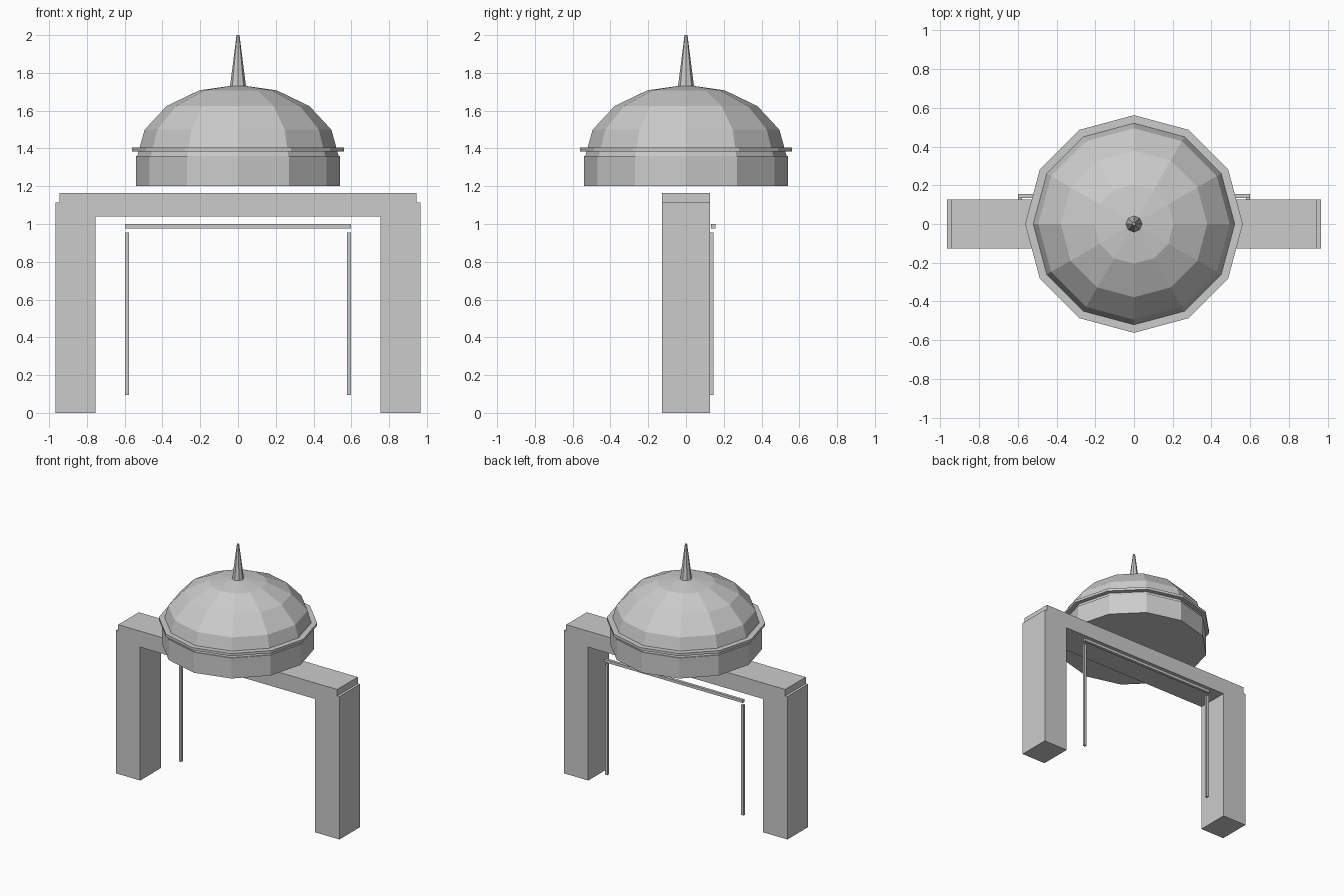
import bpy, bmesh
from math import sin, cos, pi

if "Cube" in bpy.data.objects:
    bpy.data.objects.remove(bpy.data.objects["Cube"])


def make(name, bm):
    bmesh.ops.recalc_face_normals(bm, faces=bm.faces[:])
    me = bpy.data.meshes.new(name)
    bm.to_mesh(me)
    bm.free()
    ob = bpy.data.objects.new(name, me)
    bpy.context.collection.objects.link(ob)
    return ob


def box(name, lo, hi):
    bm = bmesh.new()
    bmesh.ops.create_cube(bm, size=1)
    for v in bm.verts:
        v.co = [(l + h) / 2 + c * (h - l) for l, h, c in zip(lo, hi, v.co)]
    return make(name, bm)


def turned(name, profile, n):
    """Closed solid turned round z from (radius, height) points, bottom to top."""
    bm = bmesh.new()
    rings = [[bm.verts.new((r * cos(2 * pi * i / n), r * sin(2 * pi * i / n), z))
              for i in range(n)] for r, z in profile]
    for a, b in zip(rings, rings[1:]):
        for i in range(n):
            j = (i + 1) % n
            bm.faces.new((a[i], a[j], b[j], b[i]))
    bm.faces.new(rings[0][::-1])
    bm.faces.new(rings[-1])
    bmesh.ops.remove_doubles(bm, verts=bm.verts[:], dist=1e-5)
    return make(name, bm)


# Gateway: mirrored outline with stepped shoulders, extruded in depth
half = [(0.755, 1.04), (0.755, 0), (0.965, 0), (0.965, 1.115), (0.945, 1.115), (0.945, 1.165)]
outline = half + [(-x, z) for x, z in reversed(half)]
bm = bmesh.new()
face = bm.faces.new([bm.verts.new((x, -0.127, z)) for x, z in outline])
ext = bmesh.ops.extrude_face_region(bm, geom=[face], use_keep_orig=True)
moved = [e for e in ext["geom"] if isinstance(e, bmesh.types.BMVert)]
bmesh.ops.translate(bm, verts=moved, vec=(0, 0.254, 0))
make("gateway", bm)

# Door frame strips on the back
for side, x in (("left", -0.588), ("right", 0.588)):
    box(side + "_door_strip", (x - 0.01, 0.125, 0.095), (x + 0.01, 0.145, 0.955))
box("top_door_strip", (-0.598, 0.133, 0.977), (0.598, 0.155, 0.999))

# Twelve-sided drum, band and flattened dome
turned("drum", [(0.54, 1.2), (0.54, 1.36)], 12)
turned("band", [(0.562, 1.385), (0.562, 1.405)], 12)
dome = [(0.535 * cos(i * pi / 8), 1.352 + 0.385 * sin(i * pi / 8)) for i in range(4)]
bm_dome = turned("dome", dome + [(1e-6, 1.737)], 12)

# Spire
turned("spire", [(0.042, 1.73), (0.008, 2.0)], 8)
